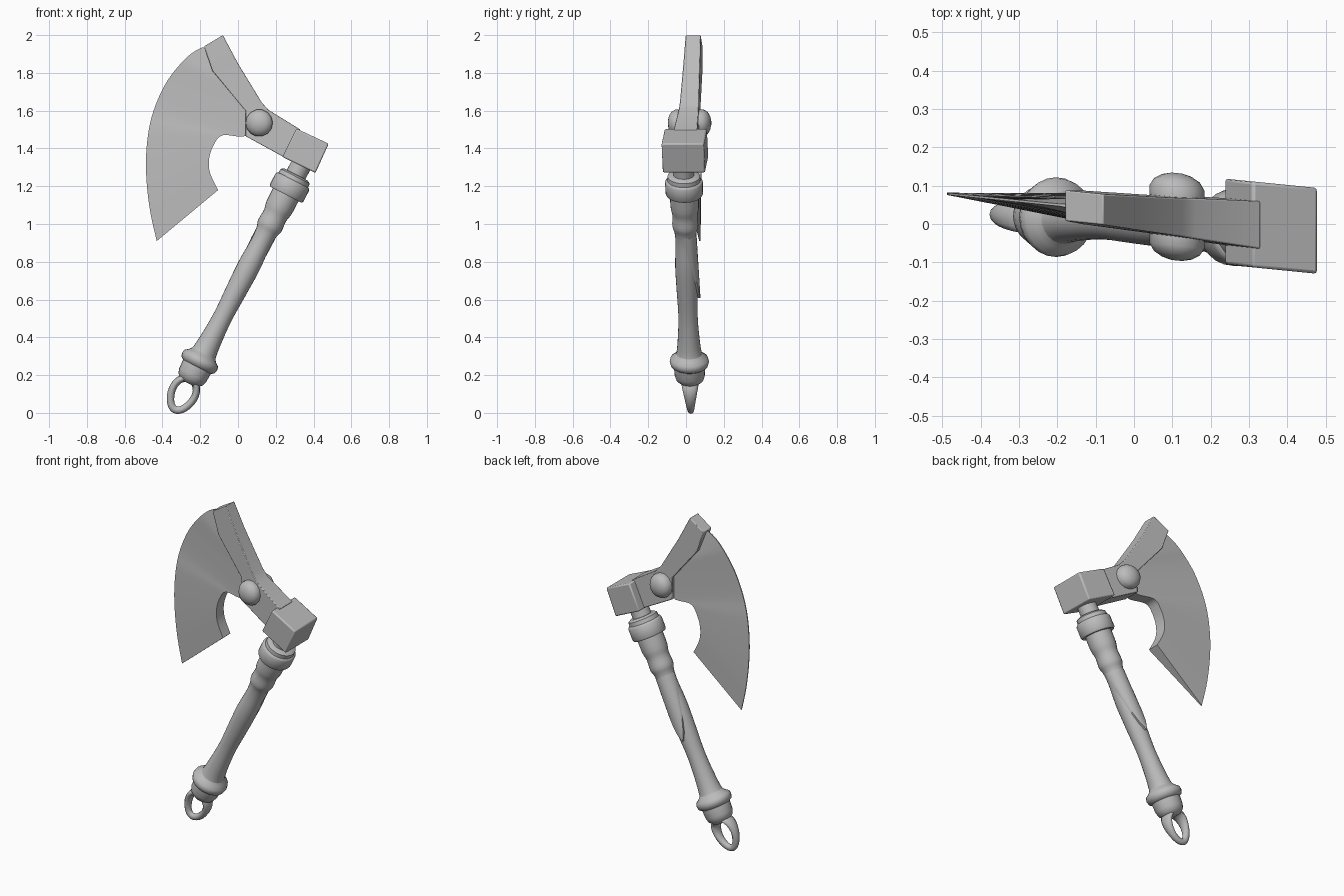
import bpy, bmesh, math
from mathutils import Vector

if "Cube" in bpy.data.objects:
    bpy.data.objects.remove(bpy.data.objects["Cube"])

grey = bpy.data.materials.new("grey_metal")
grey.diffuse_color = (0.5, 0.5, 0.5, 1)
grey.use_nodes = True
grey.node_tree.nodes["Principled BSDF"].inputs["Base Color"].default_value = grey.diffuse_color


def finish(name, bm, angle=35, bevel=0, head=False):
    """Turn a bmesh into a shaded object; head parts are skewed to follow the blade."""
    if head:
        for v in bm.verts:
            v.co.y += 0.03 - 0.1 * v.co.x
    bmesh.ops.recalc_face_normals(bm, faces=bm.faces)
    me = bpy.data.meshes.new(name)
    bm.to_mesh(me)
    bm.free()
    ob = bpy.data.objects.new(name, me)
    bpy.context.collection.objects.link(ob)
    me.materials.append(grey)
    if bevel:
        m = ob.modifiers.new("bevel", 'BEVEL')
        m.width, m.segments, m.limit_method = bevel, 2, 'ANGLE'
    bpy.ops.object.select_all(action='DESELECT')
    ob.select_set(True)
    bpy.context.view_layer.objects.active = ob
    bpy.ops.object.shade_smooth_by_angle(angle=math.radians(angle))
    return ob


def bridge(bm, rings, closed=False, caps=True):
    """Skin a list of point rings with quads."""
    vs = [[bm.verts.new(p) for p in r] for r in rings]
    n = len(vs[0])
    for i in range(len(vs) if closed else len(vs) - 1):
        a, b = vs[i], vs[(i + 1) % len(vs)]
        for j in range(n):
            k = (j + 1) % n
            bm.faces.new((a[j], a[k], b[k], b[j]))
    if caps and not closed:
        bm.faces.new(vs[0])
        bm.faces.new(vs[-1])


def lathe(base, axis, u, v, profile, n):
    return [[base + axis * t + u * r * math.cos(2 * math.pi * k / n)
             + v * r * math.sin(2 * math.pi * k / n) for k in range(n)]
            for t, r in profile]


def spline(pts, sub=4):
    """Smooth curve through the given points."""
    p = [Vector(q) for q in pts]
    out = []
    for i in range(len(p) - 1):
        a, b, c, d = p[max(i - 1, 0)], p[i], p[i + 1], p[min(i + 2, len(p) - 1)]
        for s in range(sub):
            t = s / sub
            out.append(0.5 * (2 * b + (c - a) * t + (2 * a - 5 * b + 4 * c - d) * t * t
                              + (3 * b - a - 3 * c + d) * t ** 3))
    return out + [p[-1]]


# Handle axis
base = Vector((-0.24, 0.02, 0.2))
axis = Vector((0.516, -0.03, 1)).normalized()
side = Vector((1, 0, -0.516)).normalized()
back = Vector((0, 1, 0))

# Shaft with its grip swellings
bm = bmesh.new()
shaft = spline([(0.1, 0.08), (0.14, 0.066), (0.24, 0.056), (0.36, 0.051), (0.5, 0.056),
                (0.65, 0.06), (0.78, 0.054), (0.85, 0.058), (0.89, 0.069), (0.95, 0.066),
                (1.0, 0.075), (1.09, 0.076)], 3)
bridge(bm, lathe(base, axis, side, back, shaft, 24))
finish("handle_shaft", bm, 50)

# Pommel, upper collar and neck
for name, prof in (
    ("pommel", [(-0.05, 0.045), (-0.025, 0.072), (0.0, 0.08), (0.035, 0.082), (0.05, 0.083),
                (0.06, 0.098), (0.08, 0.104), (0.1, 0.1), (0.115, 0.08), (0.14, 0.06)]),
    ("upper_collar", [(1.075, 0.07), (1.075, 0.094), (1.085, 0.1), (1.15, 0.1), (1.16, 0.094),
                      (1.162, 0.088), (1.185, 0.086), (1.195, 0.07)]),
    ("neck", [(1.17, 0.055), (1.29, 0.055)]),
):
    bm = bmesh.new()
    bridge(bm, lathe(base, axis, side, back, prof, 24))
    finish(name, bm, 45)

# Loose wrap end, narrowing to a point at the back of the grip
bm = bmesh.new()
rows = []
for i in range(9):
    s = i / 8
    half = 1.45 * (1 - s) ** 0.7 + 0.03
    r = 0.058 + 0.011 * s
    rows.append([base + axis * (0.84 - 0.38 * s)
                 + (side * math.sin(half * q / 4) + back * math.cos(half * q / 4)) * r
                 for q in range(-4, 5)])
# The inner skin lies just inside the shaft surface
rings = [row + [p - back * 0.014 for p in reversed(row)] for row in rows]
bridge(bm, rings)
finish("wrap_flap", bm, 50)

# Hanging loop, wider where it joins the pommel
bm = bmesh.new()
centre = base - axis * 0.115
rings = []
for i in range(28):
    a = 2 * math.pi * i / 28
    c, s = math.cos(a), math.sin(a)
    radial = axis * c + side * s
    mid = centre + axis * 0.09 * c + side * 0.062 * s * (1 + 0.15 * c)
    deep = 0.017 + 0.033 * ((c + 1) / 2) ** 1.3
    rings.append([mid + radial * 0.02 * math.cos(b) + back * deep * math.sin(b)
                  for b in [2 * math.pi * k / 10 for k in range(10)]])
bridge(bm, rings, closed=True)
finish("hanging_loop", bm, 60)

# Blade: thin curved cutting edge joined to a thicker inner outline
outer = spline([(-0.19, 1.935), (-0.25, 1.9), (-0.32, 1.83), (-0.385, 1.74), (-0.44, 1.62),
                (-0.472, 1.5), (-0.487, 1.35), (-0.482, 1.2), (-0.462, 1.05), (-0.43, 0.91)])
inner = spline([(-0.165, 1.93), (-0.12, 1.81), (-0.03, 1.69), (0.05, 1.6), (0.05, 1.47),
                (-0.08, 1.47), (-0.125, 1.425), (-0.152, 1.35), (-0.148, 1.27), (-0.105, 1.18)])
bm = bmesh.new()
rings = []
for o, n in zip(outer, inner):
    h = min(0.036, 0.004 + 0.12 * (n - o).length)
    rings.append([(o.x, -0.003, o.y), (n.x, -h, n.y), (n.x, h, n.y), (o.x, 0.003, o.y)])
bridge(bm, rings)
finish("blade", bm, 40, head=True)

# Bent beam carrying the blade
bm = bmesh.new()
rings = []
for x0, z0, x1, z1, h in ((-0.18, 1.94, -0.08, 2.0, 0.04), (-0.135, 1.81, 0.0, 1.85, 0.044),
                          (0.04, 1.6, 0.125, 1.645, 0.05), (0.04, 1.465, 0.16, 1.605, 0.053),
                          (0.25, 1.35, 0.33, 1.5, 0.062)):
    rings.append([(x0, -h, z0), (x1, -h, z1), (x1, h, z1), (x0, h, z0)])
bridge(bm, rings)
finish("beam", bm, 30, 0.004, True)

# Hammer block
bm = bmesh.new()
block = ((0.31, 1.505), (0.48, 1.425), (0.41, 1.27), (0.235, 1.355))
bridge(bm, [[(x, y, z) for x, z in block] for y in (-0.112, 0.112)])
finish("hammer_block", bm, 30, 0.008, True)

# Domed rivet through the beam
bm = bmesh.new()
half = [(0.05, 0.072), (0.075, 0.072), (0.095, 0.06), (0.108, 0.038), (0.114, 0.014)]
prof = [(-t, r) for t, r in reversed(half)] + half
bridge(bm, lathe(Vector((0.112, 0, 1.535)), back, Vector((1, 0, 0)), Vector((0, 0, 1)), prof, 14))
finish("rivet", bm, 50, head=True)
